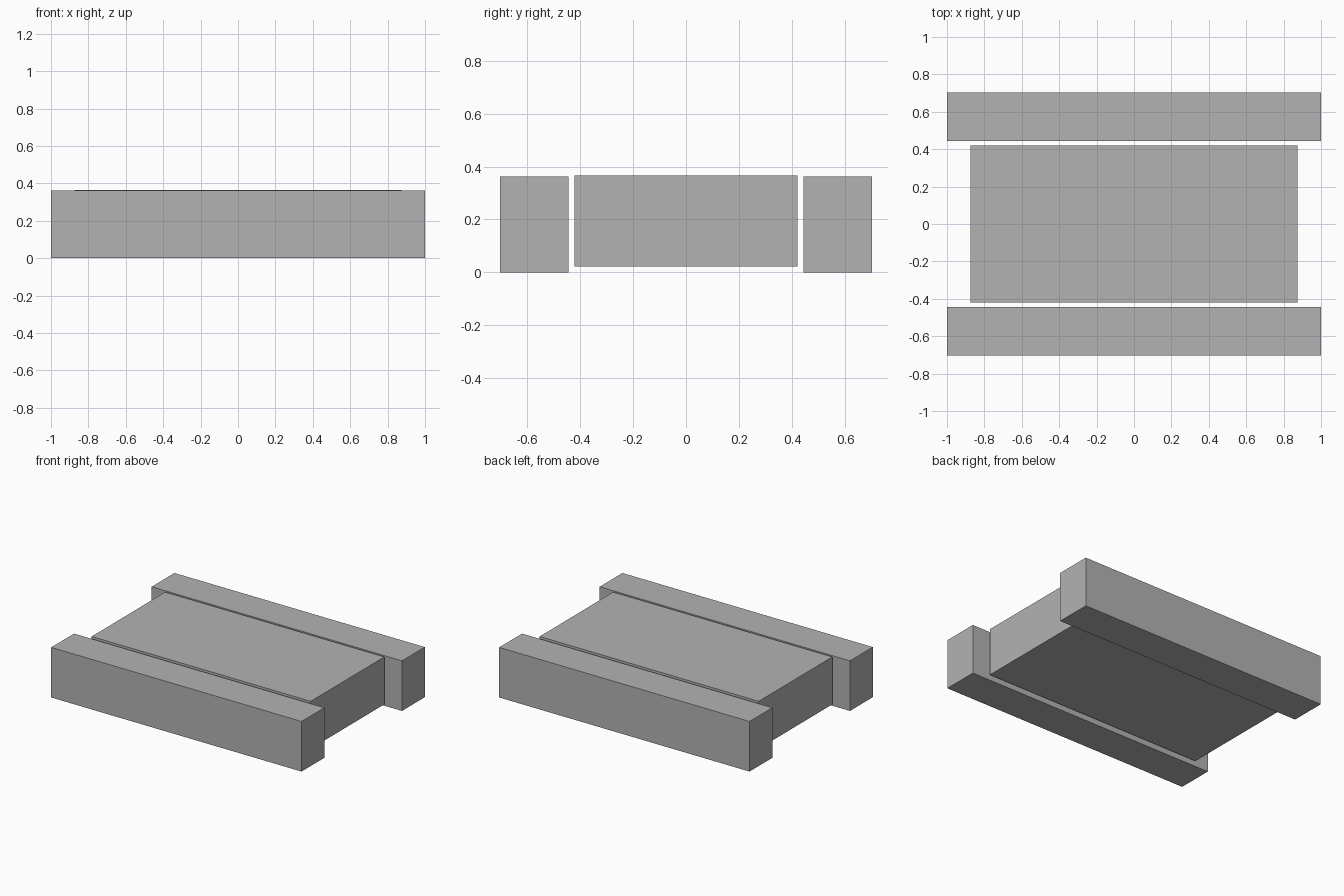
import bpy

default = bpy.data.objects.get("Cube")
if default:
    bpy.data.objects.remove(default, do_unlink=True)

# One plain grey for every part
GREY = (0.45, 0.45, 0.45, 1.0)
grey = bpy.data.materials.new("plain grey")
grey.use_nodes = True
grey.diffuse_color = GREY
grey.node_tree.nodes["Principled BSDF"].inputs["Base Color"].default_value = GREY


def box(name, low, high):
    """Add a flat-sided box spanning two opposite corners."""
    bpy.ops.mesh.primitive_cube_add(
        size=1, location=[(a + b) / 2 for a, b in zip(low, high)])
    obj = bpy.context.object
    obj.name = obj.data.name = name
    obj.scale = [b - a for a, b in zip(low, high)]
    bpy.ops.object.transform_apply(location=False, rotation=False, scale=True)
    obj.data.materials.append(grey)
    return obj


# Central block, raised slightly off the ground
box("center_block", (-0.875, -0.42, 0.023), (0.875, 0.42, 0.366))

# Long side rails, separated from the block by a narrow gap
INNER, OUTER, HEIGHT = 0.443, 0.703, 0.362
box("front_rail", (-1, -OUTER, 0), (1, -INNER, HEIGHT))
box("back_rail", (-1, INNER, 0), (1, OUTER, HEIGHT))
